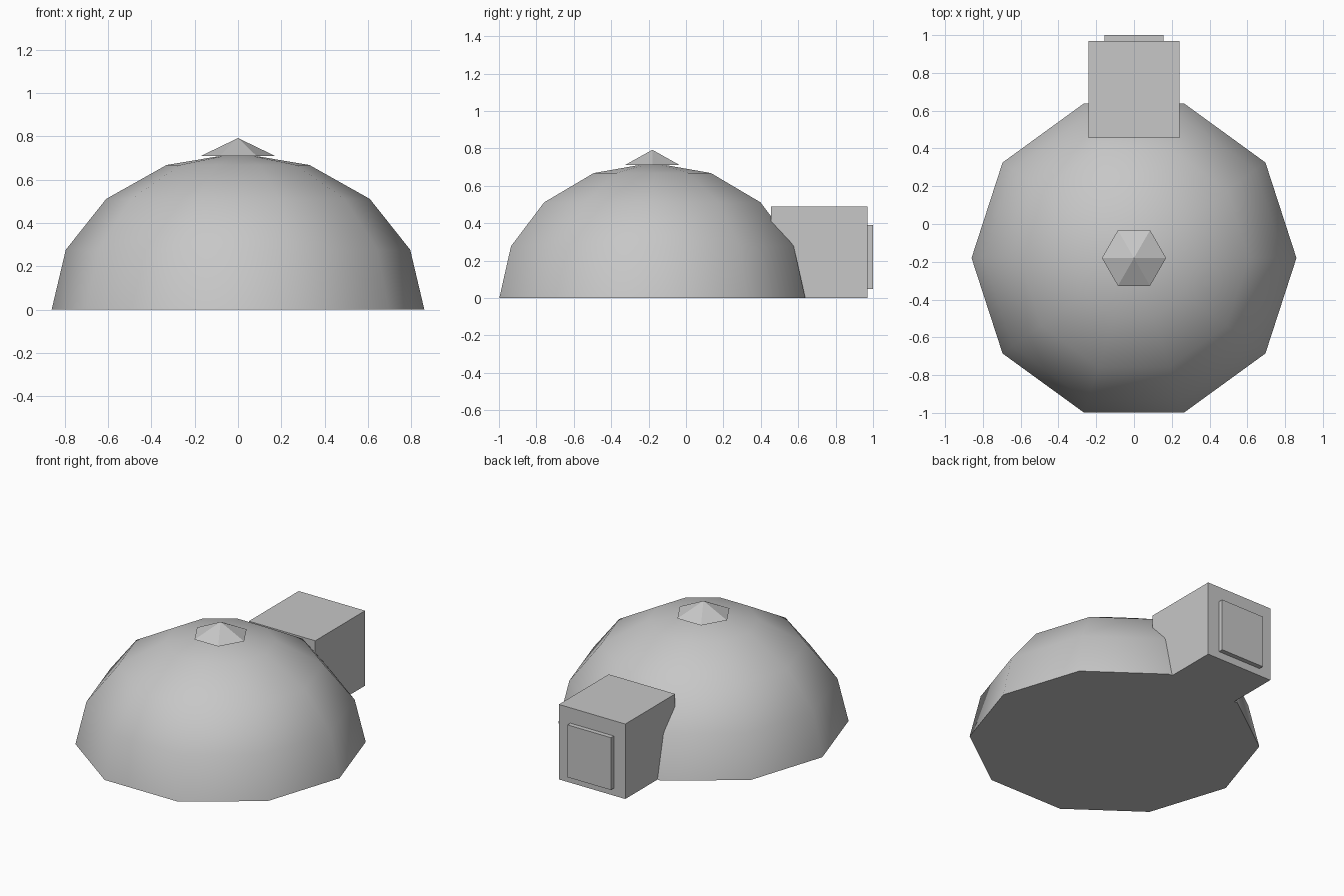
import bpy, bmesh, math

if "Cube" in bpy.data.objects:
    bpy.data.objects.remove(bpy.data.objects["Cube"])

CY = -0.18          # dome centre on y
R, H = 0.86, 0.723  # dome radius and height

grey = bpy.data.materials.new("snow grey")
grey.diffuse_color = (0.57, 0.57, 0.57, 1)
grey.use_nodes = True
grey.node_tree.nodes["Principled BSDF"].inputs["Base Color"].default_value = grey.diffuse_color


def finish(name, bm):
    bmesh.ops.recalc_face_normals(bm, faces=bm.faces)
    me = bpy.data.meshes.new(name)
    bm.to_mesh(me)
    bm.free()
    me.materials.append(grey)
    ob = bpy.data.objects.new(name, me)
    bpy.context.collection.objects.link(ob)
    return ob


def box(name, x, y0, y1, z0, z1):
    bm = bmesh.new()
    bmesh.ops.create_cube(bm, size=1)
    for v in bm.verts:
        v.co = (v.co.x * 2 * x,
                y0 + (v.co.y + 0.5) * (y1 - y0),
                z0 + (v.co.z + 0.5) * (z1 - z0))
    return finish(name, bm)


def dome(name, sides, steps, radius, z0, height):
    # stacked rings on a squashed quarter circle, closed by an apex and a base
    bm = bmesh.new()
    rings = []
    for i in range(steps):
        a = math.pi / 2 * i / steps
        r, z = radius * math.cos(a), z0 + height * math.sin(a)
        rings.append([bm.verts.new((r * math.cos(2 * math.pi * k / sides),
                                    CY + r * math.sin(2 * math.pi * k / sides), z))
                      for k in range(sides)])
    apex = bm.verts.new((0, CY, z0 + height))
    bm.faces.new(rings[0])
    for k in range(sides):
        n = (k + 1) % sides
        for lo, hi in zip(rings, rings[1:]):
            bm.faces.new((lo[k], lo[n], hi[n], hi[k]))
        bm.faces.new((rings[-1][k], rings[-1][n], apex))
    return finish(name, bm)


# Smooth ten-sided dome with a crisp flat base
body = dome("dome", 10, 4, R, 0, H)
bpy.ops.object.select_all(action='DESELECT')
bpy.context.view_layer.objects.active = body
body.select_set(True)
bpy.ops.object.shade_smooth_by_angle(angle=math.radians(60))

# Six-sided flat-shaded cap
dome("top_cap", 6, 1, 0.17, 0.71, 0.082)

# Entrance block and raised door panel at the back
box("entrance", 0.24, 0.455, 0.97, 0, 0.49)
box("door_panel", 0.157, 0.96, 1.0, 0.048, 0.39)
